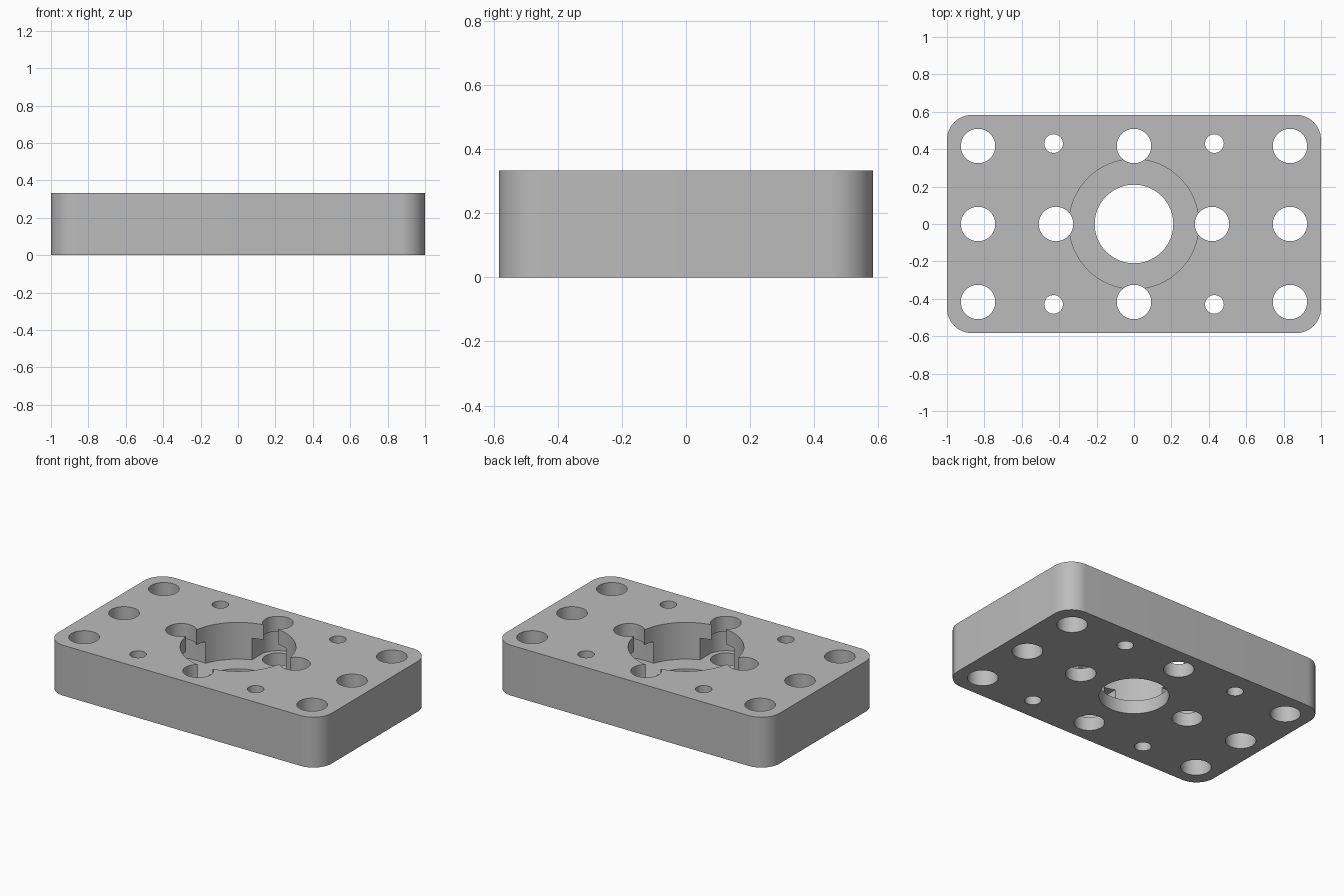
import bpy
import bmesh
from math import cos, sin, pi, radians
from mathutils import Matrix

default = bpy.data.objects.get("Cube")
if default:
    bpy.data.objects.remove(default, do_unlink=True)

HALF_X, HALF_Y, HEIGHT = 1.0, 0.583, 0.333
FLOOR = 0.09          # height of the pocket floor
LIP = 0.1             # solid thickness above the slots
PITCH = 0.417

grey = bpy.data.materials.new("Light grey")
grey.use_nodes = True
colour = (0.5, 0.5, 0.5, 1)
grey.diffuse_color = colour
grey.node_tree.nodes["Principled BSDF"].inputs["Base Color"].default_value = colour


def arc(cx, cy, r, start, end, steps):
    return [(cx + r * cos(start + (end - start) * i / steps),
             cy + r * sin(start + (end - start) * i / steps))
            for i in range(steps + 1)]


def prism(name, outline, z0, z1, turn=0.0):
    """Extrude a closed outline from z0 to z1."""
    bm = bmesh.new()
    base = bm.faces.new([bm.verts.new((x, y, z0)) for x, y in outline])
    top = bmesh.ops.extrude_face_region(bm, geom=[base])["geom"]
    bmesh.ops.translate(bm, vec=(0, 0, z1 - z0),
                        verts=[g for g in top if isinstance(g, bmesh.types.BMVert)])
    bmesh.ops.recalc_face_normals(bm, faces=bm.faces)
    bm.transform(Matrix.Rotation(turn, 4, "Z"))
    mesh = bpy.data.meshes.new(name)
    bm.to_mesh(mesh)
    bm.free()
    mesh.materials.append(grey)
    obj = bpy.data.objects.new(name, mesh)
    bpy.context.collection.objects.link(obj)
    return obj


def cut(cutter):
    """Subtract a cutter from the plate and discard it."""
    cutter.hide_render = True
    bpy.context.view_layer.objects.active = plate
    mod = plate.modifiers.new("cut", "BOOLEAN")
    mod.operation = "DIFFERENCE"
    mod.solver = "EXACT"
    mod.object = cutter
    bpy.ops.object.modifier_apply(modifier=mod.name)
    bpy.data.objects.remove(cutter, do_unlink=True)


def drill(x, y, r, z0=-0.1, steps=48):
    cut(prism("drill", arc(x, y, r, 0, 2 * pi, steps)[:-1], z0, HEIGHT + 0.1))


# Plate with rounded corners
R = 0.133
outline = []
for i, (sx, sy) in enumerate([(1, 1), (-1, 1), (-1, -1), (1, -1)]):
    outline += arc(sx * (HALF_X - R), sy * (HALF_Y - R), R,
                   i * pi / 2, (i + 1) * pi / 2, 16)
plate = prism("mounting_plate", outline, 0, HEIGHT)

# Round pocket and central bore
drill(0, 0, 0.347, z0=FLOOR, steps=96)
drill(0, 0, 0.21, steps=72)

# Hidden slots running from the pocket to the four inner holes
W = 0.125
slot = [(0.25, W), (0.25, -W)] + arc(PITCH, 0, W, -pi / 2, pi / 2, 24)
for quarter in range(4):
    cut(prism("slot", slot, FLOOR, HEIGHT - LIP, quarter * pi / 2))

# Large bolt holes
for x in (-2 * PITCH, 0, 2 * PITCH):
    for y in (-PITCH, PITCH):
        drill(x, y, 0.092)
for x in (-2 * PITCH, -PITCH, PITCH, 2 * PITCH):
    drill(x, 0, 0.092)

# Small pin holes
for x in (-0.43, 0.43):
    for y in (-0.43, 0.43):
        drill(x, y, 0.05, steps=32)

# Smooth the round walls and keep the rims sharp
bpy.ops.object.select_all(action="DESELECT")
plate.select_set(True)
bpy.context.view_layer.objects.active = plate
bpy.ops.object.shade_smooth_by_angle(angle=radians(30))
